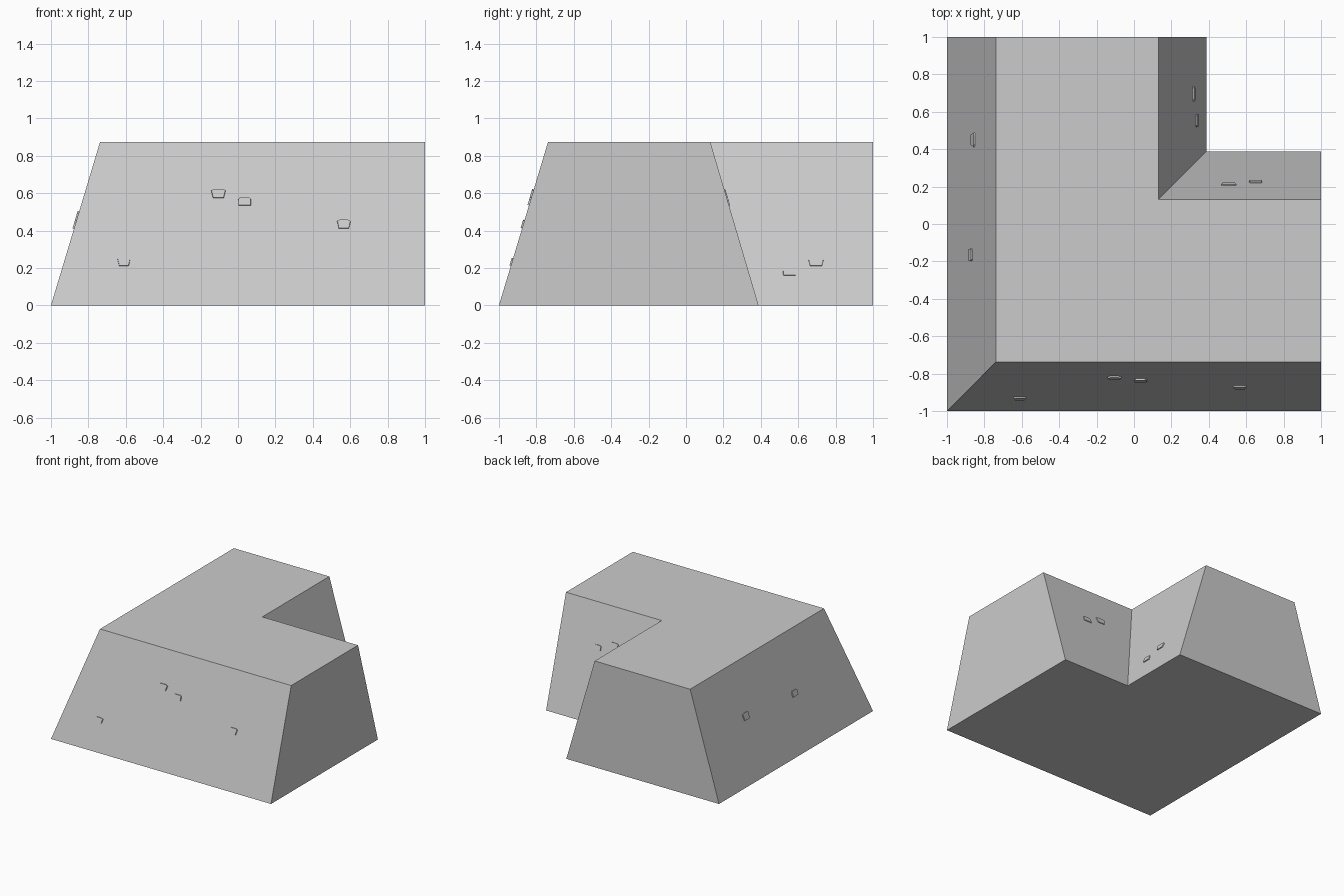
import bpy, bmesh
from mathutils import Vector

if "Cube" in bpy.data.objects:
    bpy.data.objects.remove(bpy.data.objects["Cube"])

H = 0.873           # wall height
K = 0.26 / H        # inward lean of the sloping sides


def make_object(name, bm):
    bmesh.ops.recalc_face_normals(bm, faces=bm.faces[:])
    mesh = bpy.data.meshes.new(name)
    bm.to_mesh(mesh)
    bm.free()
    obj = bpy.data.objects.new(name, mesh)
    bpy.context.collection.objects.link(obj)
    return obj


def loft(name, lower, upper):
    """Closed solid between two matching outlines."""
    bm = bmesh.new()
    a = [bm.verts.new(p) for p in lower]
    b = [bm.verts.new(p) for p in upper]
    bm.faces.new(a[::-1])
    bm.faces.new(b)
    n = len(a)
    for i in range(n):
        j = (i + 1) % n
        bm.faces.new((a[i], a[j], b[j], b[i]))
    return make_object(name, bm)


# L-shaped wall corner with leaning sides and upright end faces
def l_outline(outer, inner, z):
    return [(-outer, -outer, z), (1, -outer, z), (1, inner, z),
            (inner, inner, z), (inner, 1, z), (-outer, 1, z)]


loft("corner_wall", l_outline(1, 0.388, 0), l_outline(0.738, 0.13, H))

# Outlines of the small raised stones, in units of half width and half height
SHAPES = {
    "flared": [(-0.75, -1), (0.75, -1), (1, 0.7), (0.6, 1), (-0.6, 1), (-1, 0.7)],
    "block": [(-0.95, -1), (1, -1), (1, 0.6), (0.75, 1), (-0.8, 1), (-1, 0.5)],
}


def stone(name, d, offset, pos, z, width, height, shape):
    """Raised stone on the leaning side whose level outward direction is d."""
    d, up = Vector(d), Vector((0, 0, 1))
    across = up.cross(d)
    centre = d * (offset - K * z) + up * z + across * across.dot(Vector((pos, pos, 0)))
    slope = (up - d * K).normalized()
    normal = (d + up * K).normalized()

    def ring(scale, out):
        return [centre + across * (x * width / 2 * scale)
                + slope * (y * height / 2 * scale) + normal * out
                for x, y in SHAPES[shape]]
    loft(name, ring(1, -0.01), ring(0.93, 0.007))


# Stones per side: position along the side, height, width, tall, shape
SIDES = {
    "front": ((0, -1, 0), 1, [(-0.61, 0.232, 0.07, 0.045, "flared"),
                              (-0.105, 0.598, 0.08, 0.05, "flared"),
                              (0.035, 0.555, 0.07, 0.045, "block"),
                              (0.566, 0.434, 0.075, 0.05, "flared")]),
    "left": ((-1, 0, 0), 1, [(0.45, 0.475, 0.08, 0.06, "flared"),
                             (-0.165, 0.432, 0.07, 0.05, "block")]),
    "inner_right": ((1, 0, 0), 0.388, [(0.695, 0.23, 0.085, 0.045, "flared"),
                                       (0.552, 0.18, 0.07, 0.042, "block")]),
    "inner_back": ((0, 1, 0), 0.388, [(0.507, 0.595, 0.085, 0.05, "flared"),
                                      (0.65, 0.55, 0.075, 0.042, "block")]),
}
for side, (d, offset, stones) in SIDES.items():
    for i, s in enumerate(stones):
        stone(f"{side}_stone_{i + 1}", d, offset, *s)
